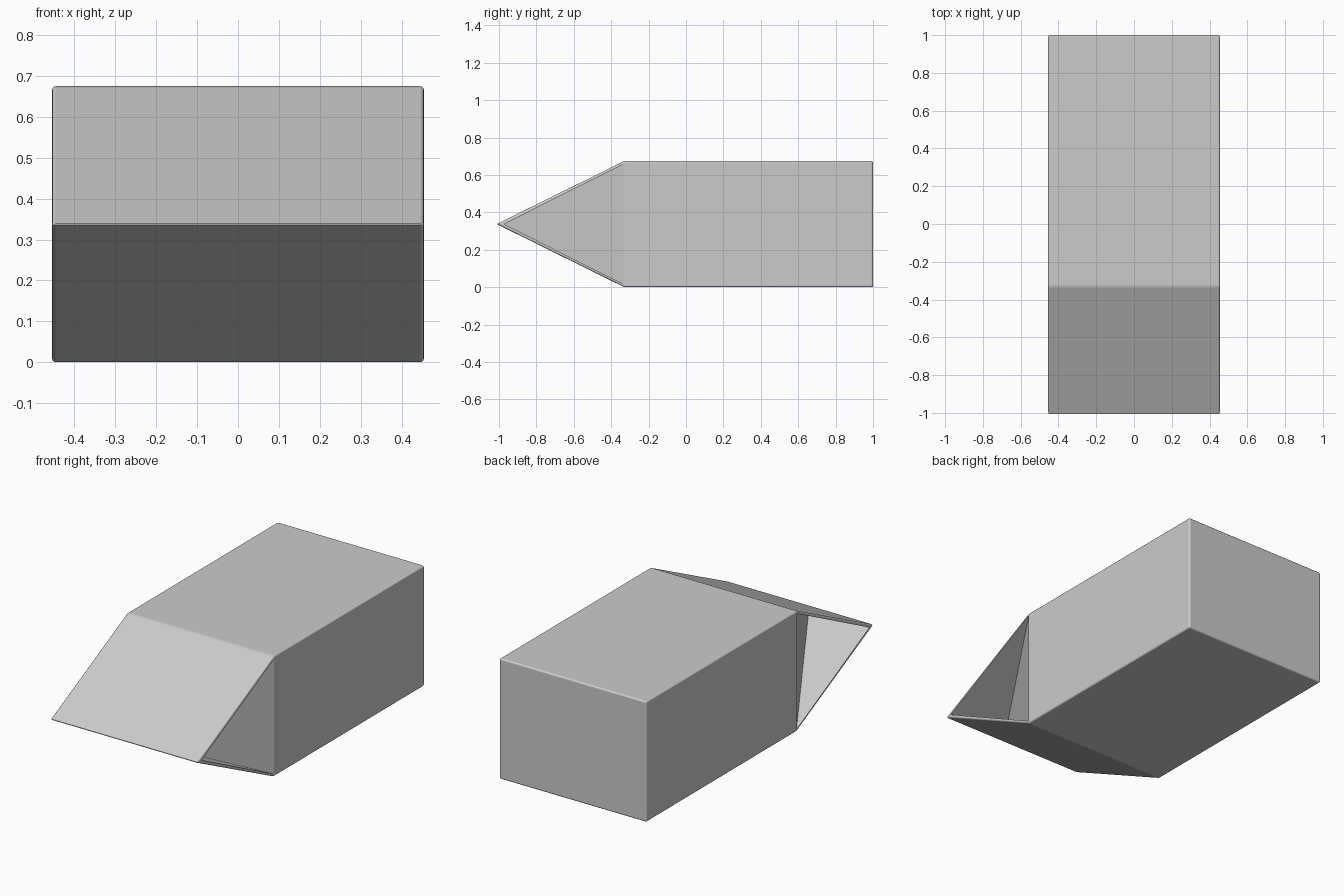
import bpy, bmesh
from math import radians

if "Cube" in bpy.data.objects:
    bpy.data.objects.remove(bpy.data.objects["Cube"])

W, H, MID = 0.455, 0.675, 0.3375   # half width, height, ridge height
SHOULDER = -0.33                   # y where the wedge nose begins


def new_object(name, bm):
    bmesh.ops.recalc_face_normals(bm, faces=bm.faces)
    mesh = bpy.data.meshes.new(name)
    bm.to_mesh(mesh)
    bm.free()
    obj = bpy.data.objects.new(name, mesh)
    bpy.context.collection.objects.link(obj)
    return obj


# Block with wedge nose: side profile extruded across x, edges softened
bm = bmesh.new()
profile = [(1, 0), (1, H), (SHOULDER, H), (-1.012, MID), (SHOULDER, 0)]
face = bm.faces.new([bm.verts.new((-W, y, z)) for y, z in profile])
ext = bmesh.ops.extrude_face_region(bm, geom=[face])
bmesh.ops.translate(bm, vec=(2 * W, 0, 0),
                    verts=[g for g in ext["geom"] if isinstance(g, bmesh.types.BMVert)])
bmesh.ops.recalc_face_normals(bm, faces=bm.faces)
bmesh.ops.bevel(bm, geom=bm.edges[:], offset=0.01, segments=3,
                profile=0.5, affect='EDGES')
block = new_object("wedge_block", bm)


# Slanted pockets in both sides of the nose, leaving thin sloping plates
def pocket(side):
    top, low, tip = (SHOULDER, H - 0.015), (SHOULDER, 0.015), (-0.972, MID)
    pts = [(W - 0.002, *top), (W - 0.002, *low), (0.08, *tip)]
    pts += [(W + 0.1, *p) for p in (top, low, tip)]
    b = bmesh.new()
    for x, y, z in pts:
        b.verts.new((side * x, y, z))
    bmesh.ops.convex_hull(b, input=b.verts[:])
    cutter = new_object("pocket_cutter", b)
    cutter.hide_render = True
    return cutter


bpy.context.view_layer.objects.active = block
block.select_set(True)
for side in (-1, 1):
    cutter = pocket(side)
    mod = block.modifiers.new("pocket", 'BOOLEAN')
    mod.operation = 'DIFFERENCE'
    mod.solver = 'EXACT'
    mod.object = cutter
    bpy.ops.object.modifier_apply(modifier=mod.name)
    bpy.data.objects.remove(cutter)

# Smooth shading on the rounded edges, flat on the large faces
bpy.ops.object.shade_smooth_by_angle(angle=radians(35))
weighted = block.modifiers.new("weighted_normals", 'WEIGHTED_NORMAL')
weighted.keep_sharp = True
